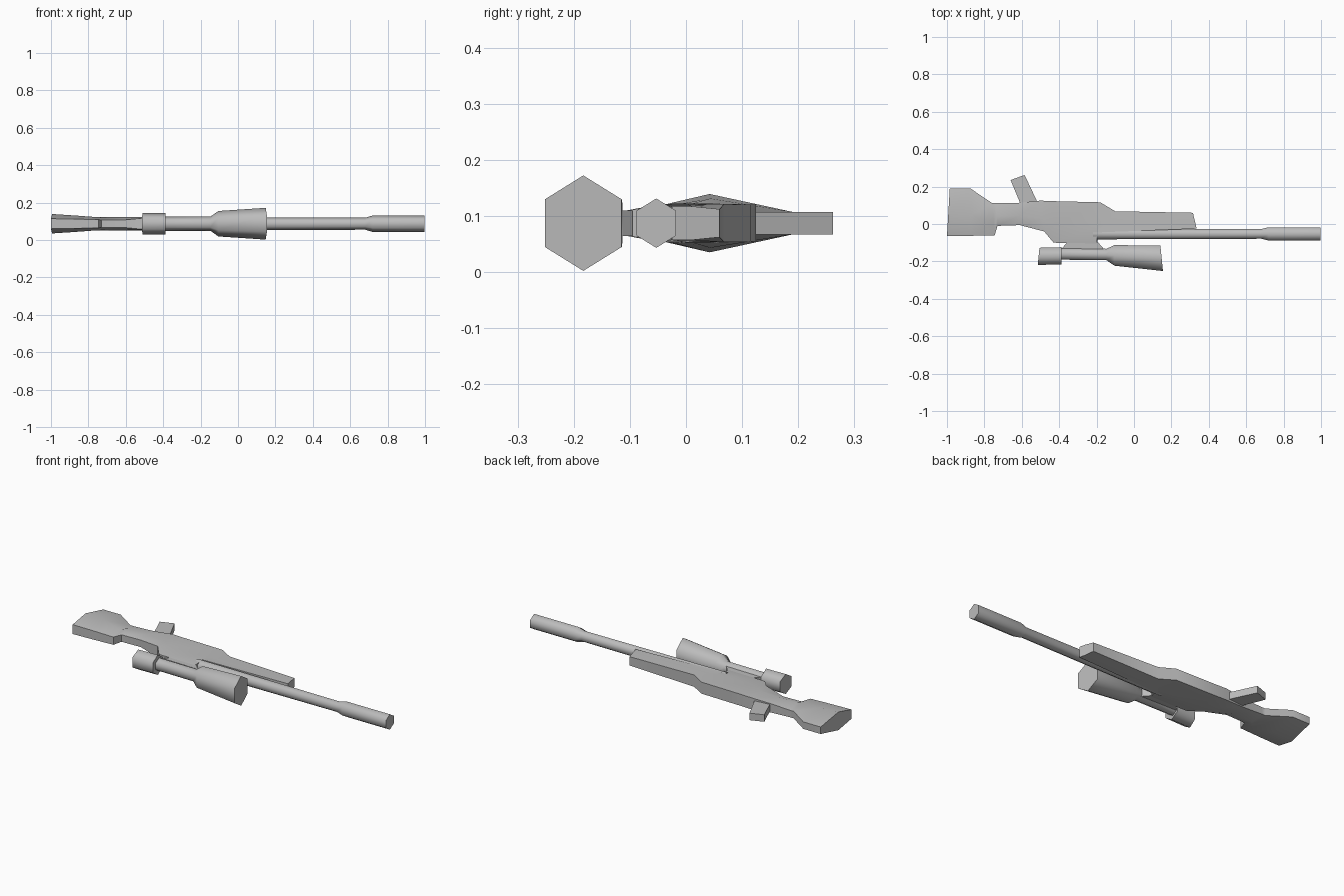
import bpy, bmesh, math

cube = bpy.data.objects.get("Cube")
if cube:
    bpy.data.objects.remove(cube, do_unlink=True)

MID = 0.087  # height of the symmetry plane

grey = bpy.data.materials.new("plain grey")
grey.use_nodes = True
grey.diffuse_color = (0.5, 0.5, 0.5, 1)
grey.node_tree.nodes["Principled BSDF"].inputs["Base Color"].default_value = (0.5, 0.5, 0.5, 1)


def loft(name, rings, smooth=35):
    """Skin a row of equal-sized rings and cap both ends."""
    bm = bmesh.new()
    rows = [[bm.verts.new(p) for p in ring] for ring in rings]
    n = len(rows[0])
    for a, b in zip(rows, rows[1:]):
        for i in range(n):
            j = (i + 1) % n
            bm.faces.new((a[i], a[j], b[j], b[i]))
    bm.faces.new(rows[0])
    bm.faces.new(rows[-1])
    bmesh.ops.recalc_face_normals(bm, faces=bm.faces)
    mesh = bpy.data.meshes.new(name)
    bm.to_mesh(mesh)
    bm.free()
    mesh.materials.append(grey)
    ob = bpy.data.objects.new(name, mesh)
    bpy.context.collection.objects.link(ob)
    bpy.ops.object.select_all(action='DESELECT')
    bpy.context.view_layer.objects.active = ob
    ob.select_set(True)
    if smooth:
        bpy.ops.object.shade_smooth_by_angle(angle=math.radians(smooth))
    return ob


def hex_ring(x, y, r, slant=0):
    """Six-sided ring across x, with corners at top and bottom."""
    pts = []
    for k in range(6):
        a = math.radians(60 * k)
        dy = r * 0.93 * math.sin(a)
        pts.append((x - slant * dy, y + dy, MID + r * math.cos(a)))
    return pts


def tube(name, stations):
    return loft(name, [hex_ring(*s) for s in stations], 65)


def body_ring(xt, yt, ht, hm, xb, yb, hb):
    """Six-sided ring given by its top edge, widest line and bottom edge."""
    xm, ym = xt + 0.42 * (xb - xt), yt + 0.42 * (yb - yt)
    half = [(xt, yt, ht), (xm, ym, hm), (xb, yb, hb)]
    return ([(x, y, MID + h) for x, y, h in half]
            + [(x, y, MID - h) for x, y, h in reversed(half)])


def slab(name, outline, h):
    return loft(name, [[(x, y, MID + s * h) for x, y in outline] for s in (-1, 1)], 0)


# Stock, wrist, receiver and handguard as one skin
loft("stock_and_receiver", [body_ring(*s) for s in (
    (-1, -.065, .027, .052, -.985, .19, .02),
    (-.87, -.063, .025, .044, -.875, .19, .02),
    (-.745, -.061, .022, .035, -.76, .113, .02),
    (-.73, -.01, .02, .035, -.74, .113, .02),
    (-.61, -.006, .02, .035, -.62, .113, .025),
    (-.48, -.04, .033, .035, -.5, .125, .033),
    (-.43, -.1, .023, .035, -.43, .122, .033),
    (-.2, -.104, .023, .035, -.18, .116, .033),
    (-.195, -.045, .034, .034, -.1, .068, .034),
    (.335, -.025, .03, .03, .315, .06, .025))])

# Angled grip below the receiver
slab("grip", [(-.61, .09), (-.61, .115), (-.66, .235), (-.585, .262), (-.52, .125), (-.52, .09)], .02)

# Barrel with thicker muzzle
tube("barrel", [(-.22, -.053, .036), (.68, -.053, .032), (.72, -.053, .044), (.998, -.053, .044)])

# Scope: eyepiece, thin tube, flared front
tube("scope", [(-.51, -.173, .057, -.1), (-.388, -.17, .057), (-.387, -.16, .038),
               (-.147, -.163, .038), (-.105, -.168, .068), (.148, -.183, .085, .1)])

# Mount between scope and receiver
slab("scope_mount", [(-.385, -.13), (-.355, -.095), (-.195, -.095), (-.16, -.135)], .023)
